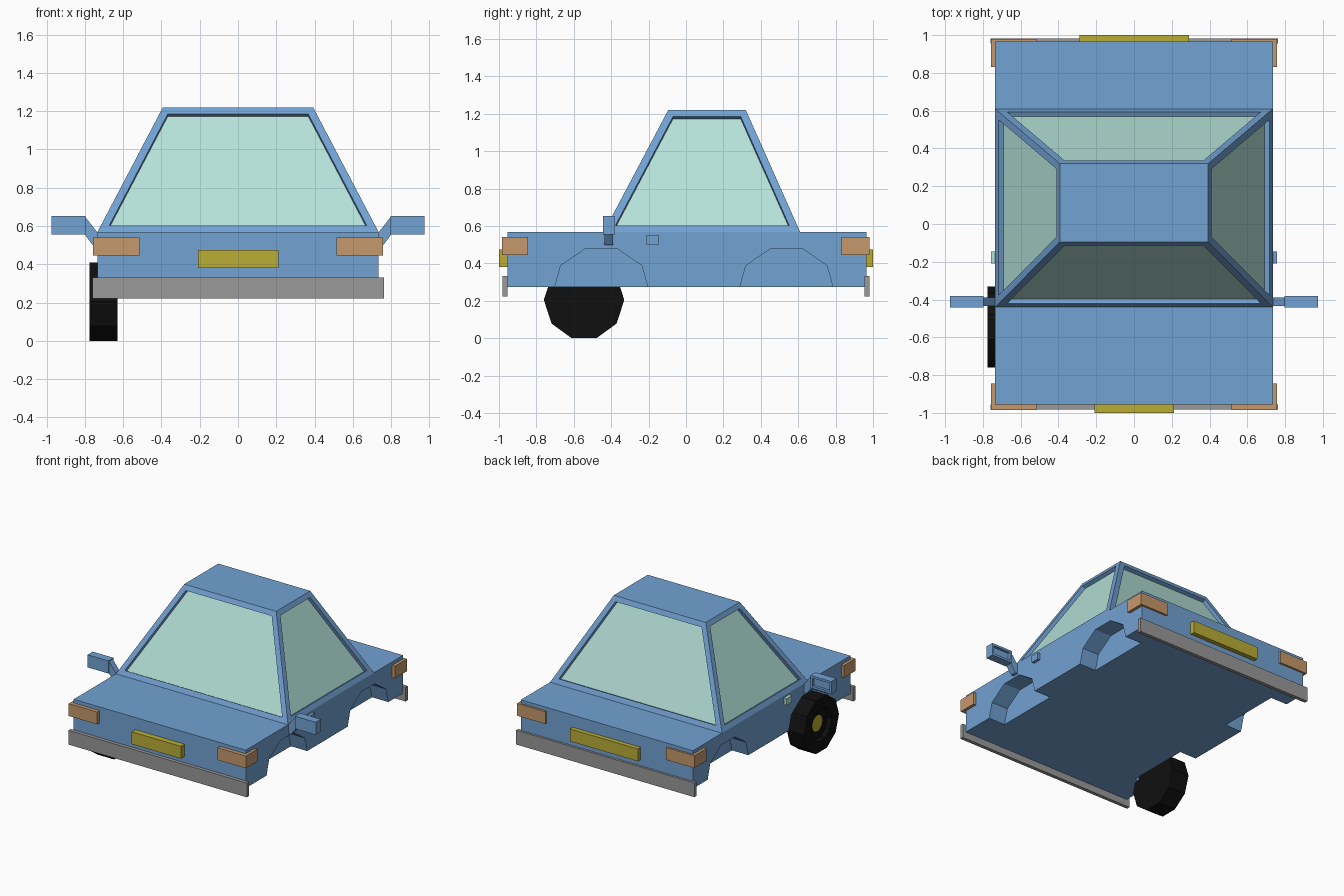
import bpy, bmesh, math
from mathutils import Vector

if "Cube" in bpy.data.objects:
    bpy.data.objects.remove(bpy.data.objects["Cube"])


def material(name, rgb):
    m = bpy.data.materials.new(name)
    m.diffuse_color = (*rgb, 1)
    m.use_nodes = True
    m.node_tree.nodes["Principled BSDF"].inputs["Base Color"].default_value = m.diffuse_color
    return m


BLUE = material("body_blue", (0.17, 0.36, 0.65))
GLASS = material("window_green", (0.46, 0.76, 0.69))
AMBER = material("lamp_tan", (0.56, 0.32, 0.15))
PLATE = material("plate_yellow", (0.49, 0.42, 0.035))
GREY = material("bumper_grey", (0.32, 0.32, 0.32))
BLACK = material("tyre_black", (0.005, 0.005, 0.005))


def finish(name, bm, *mats):
    me = bpy.data.meshes.new(name)
    bm.to_mesh(me)
    bm.free()
    for m in mats:
        me.materials.append(m)
    ob = bpy.data.objects.new(name, me)
    bpy.context.collection.objects.link(ob)
    return ob


def prism_mesh(points, axis, lo, hi):
    """Extrude a 2D profile along x, y or z between lo and hi."""
    place = {"x": lambda a, b, t: (t, a, b),
             "y": lambda a, b, t: (a, t, b),
             "z": lambda a, b, t: (a, b, t)}[axis]
    bm = bmesh.new()
    base = bm.faces.new([bm.verts.new(place(a, b, lo)) for a, b in points])
    ext = bmesh.ops.extrude_face_region(bm, geom=[base], use_keep_orig=True)
    verts = [v for v in ext["geom"] if isinstance(v, bmesh.types.BMVert)]
    bmesh.ops.translate(bm, verts=verts, vec=Vector(place(0, 0, hi - lo)))
    bmesh.ops.recalc_face_normals(bm, faces=bm.faces)
    return bm


def prism(name, points, axis, lo, hi, mat):
    return finish(name, prism_mesh(points, axis, lo, hi), mat)


def rect(a0, a1, b0, b1):
    return [(a0, b0), (a1, b0), (a1, b1), (a0, b1)]


def recess(bm, faces, rim, depth):
    """Inset faces by a flat rim, then sink them straight in."""
    bmesh.ops.inset_individual(bm, faces=faces, thickness=rim, use_even_offset=True)
    bmesh.ops.inset_individual(bm, faces=faces, thickness=0, depth=-depth)


# lower body with four wheel arches cut out
body = prism("lower_body", rect(-0.735, 0.735, -0.955, 0.965), "z", 0.275, 0.568, BLUE)
for cy in (-0.453, 0.537):
    arch = [(cy + s * a, z) for s, steps in
            ((-1, ((0.252, 0.2), (0.248, 0.275), (0.217, 0.388), (0.082, 0.48))),
             (1, ((0.082, 0.48), (0.217, 0.388), (0.248, 0.275), (0.252, 0.2))))
            for a, z in steps]
    for lo, hi in ((-0.9, -0.595), (0.595, 0.9)):
        cutter = prism("arch_cutter", arch, "x", lo, hi, BLUE)
        cutter.hide_render = True
        mod = body.modifiers.new("arch", "BOOLEAN")
        mod.operation, mod.solver, mod.object = "DIFFERENCE", "EXACT", cutter
        bpy.context.view_layer.objects.active = body
        bpy.ops.object.modifier_apply(modifier=mod.name)
        bpy.data.objects.remove(cutter)

# tapered cabin with sunken windows on all four sides
bm = prism_mesh(rect(-0.735, 0.735, -0.44, 0.61), "z", 0.568, 1.22)
for v in bm.verts:
    if v.co.z > 1:
        v.co.x = math.copysign(0.393, v.co.x)
        v.co.y = -0.095 if v.co.y < 0 else 0.32
bm.normal_update()
bmesh.ops.delete(bm, geom=[f for f in bm.faces if f.normal.z < -0.9], context="FACES_ONLY")
panes = [f for f in bm.faces if f.normal.z < 0.9]
recess(bm, panes, 0.04, 0.028)
for f in panes:
    f.material_index = 1
finish("cabin", bm, BLUE, GLASS)

# bumpers and number plates
prism("front_bumper", rect(-0.76, 0.763, -0.982, -0.955), "z", 0.222, 0.332, GREY)
prism("rear_bumper", rect(-0.76, 0.763, 0.955, 0.982), "z", 0.222, 0.332, GREY)
prism("front_plate", rect(-0.208, 0.212, -1.0, -0.955), "z", 0.38, 0.475, PLATE)
prism("rear_plate", rect(-0.288, 0.292, 0.965, 1.0), "z", 0.38, 0.475, PLATE)

for side, s in (("left", -1), ("right", 1)):
    # lamps wrapping round the body corners
    for end, outer, inner, back in (("front", -0.985, -0.955, -0.845),
                                    ("rear", 0.98, 0.965, 0.832)):
        shape = [(0.515, inner), (0.515, outer), (0.757, outer),
                 (0.757, back), (0.735, back), (0.735, inner)]
        prism(f"{end}_lamp_{side}", [(s * x, y) for x, y in shape], "z", 0.445, 0.54, AMBER)

    # wing mirror: slanted arm and housing with a sunken rear face
    arm = [(0.73, 0.56), (0.80, 0.65), (0.80, 0.555), (0.757, 0.497), (0.73, 0.497)]
    prism(f"mirror_arm_{side}", [(s * x, z) for x, z in arm], "y", -0.435, -0.39, BLUE)
    ends = sorted((s * 0.797, s * 0.975))
    bm = prism_mesh(rect(ends[0], ends[1], 0.555, 0.652), "y", -0.443, -0.38)
    bm.normal_update()
    recess(bm, [f for f in bm.faces if f.normal.y > 0.9], 0.017, 0.02)
    finish(f"mirror_housing_{side}", bm, BLUE)

    # door handle
    ends = sorted((s * 0.733, s * 0.758))
    prism(f"door_handle_{side}", rect(-0.21, -0.145, 0.5, 0.552), "x", *ends,
          GLASS if s < 0 else BLUE)

# single ten-sided wheel at the front left, with a sunken rim and hub
ring = [(-0.545 + 0.215 * math.cos(a), 0.2045 + 0.215 * math.sin(a))
        for a in (math.radians(18 + 36 * i - 36) for i in range(10))]
ring = [(-0.545 + 0.215 * math.cos(math.radians(36 * i)),
         0.2045 + 0.215 * math.sin(math.radians(36 * i))) for i in range(10)]
bm = prism_mesh(ring, "x", -0.775, -0.63)
bm.normal_update()
outer = [f for f in bm.faces if f.normal.x < -0.9]
recess(bm, outer, 0.085, 0.035)
bmesh.ops.inset_individual(bm, faces=outer, thickness=0.06, use_even_offset=True)
for f in outer:
    f.material_index = 1
finish("front_left_wheel", bm, BLACK, PLATE)
